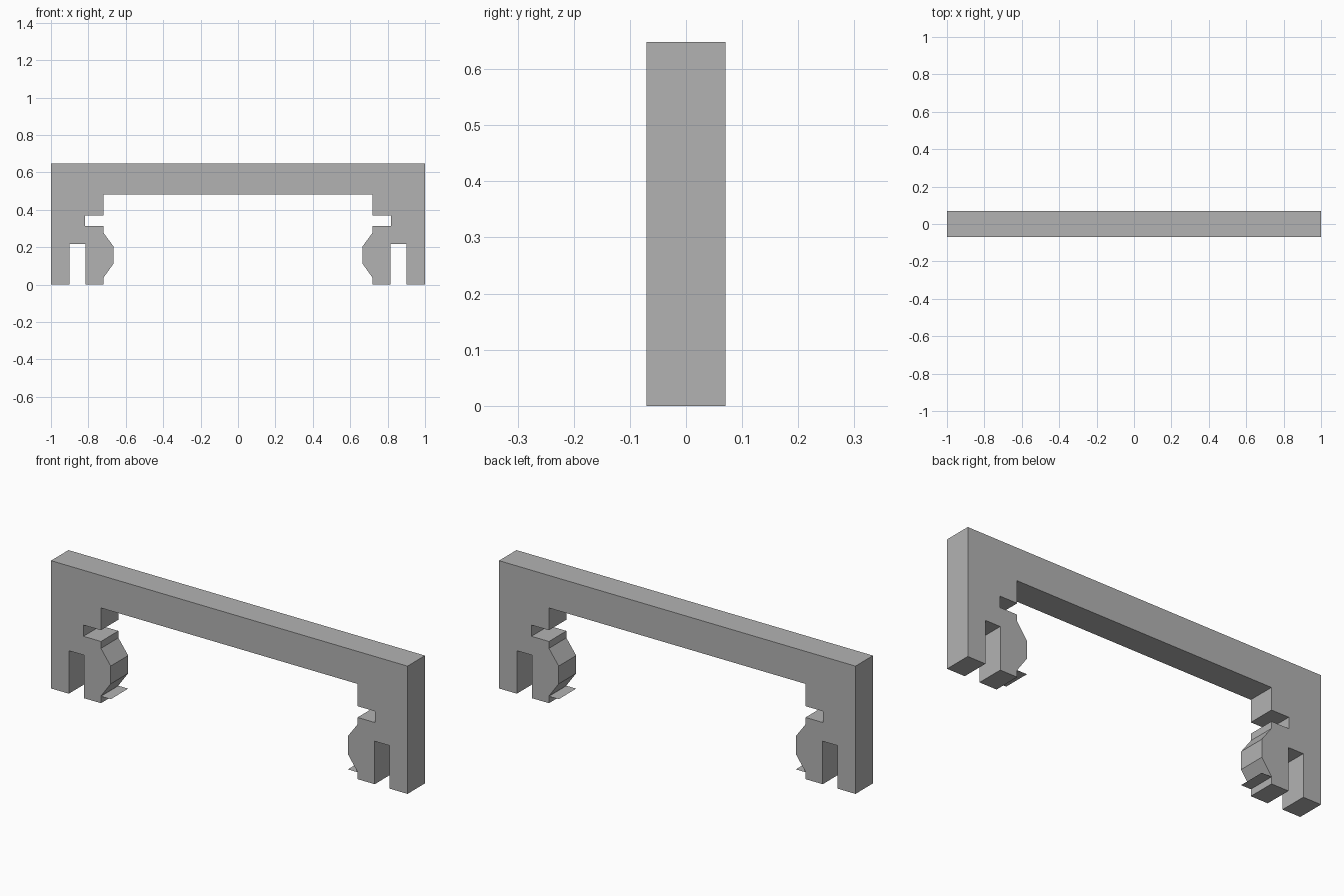
import bpy
import bmesh

cube = bpy.data.objects.get("Cube")
if cube:
    bpy.data.objects.remove(cube, do_unlink=True)

DEPTH = 0.14

grey = bpy.data.materials.new("plain grey")
grey.use_nodes = True
colour = (0.45, 0.45, 0.45, 1)
grey.diffuse_color = colour
grey.node_tree.nodes["Principled BSDF"].inputs["Base Color"].default_value = colour


def add_object(name, bm):
    mesh = bpy.data.meshes.new(name)
    bm.to_mesh(mesh)
    bm.free()
    mesh.materials.append(grey)
    obj = bpy.data.objects.new(name, mesh)
    bpy.context.collection.objects.link(obj)
    return obj


# Right half of the bracket outline (x, z): bar, notch, bulged tooth, slot, leg
half = [
    (0.72, 0.483), (0.72, 0.37), (0.818, 0.37), (0.818, 0.313),
    (0.72, 0.313), (0.72, 0.278), (0.665, 0.203), (0.665, 0.113),
    (0.72, 0.036), (0.72, 0), (0.816, 0), (0.816, 0.218),
    (0.9, 0.218), (0.9, 0), (1, 0), (1, 0.648),
]
outline = half + [(-x, z) for x, z in reversed(half)]

# Bracket: full outline extruded through the depth
bm = bmesh.new()
face = bm.faces.new([bm.verts.new((x, -DEPTH / 2, z)) for x, z in outline])
result = bmesh.ops.extrude_face_region(bm, geom=[face])
moved = [v for v in result["geom"] if isinstance(v, bmesh.types.BMVert)]
bmesh.ops.translate(bm, verts=moved, vec=(0, DEPTH, 0))
bmesh.ops.recalc_face_normals(bm, faces=bm.faces)
add_object("clip_bracket", bm)

# Thin flap at the foot of each tooth bulge
for name, side in (("left_flap", 1), ("right_flap", -1)):
    bm = bmesh.new()
    corners = [(0.665, -1), (0.72, -1), (0.72, 1), (0.665, 1)]
    flap = bm.faces.new([bm.verts.new((side * x, y * DEPTH / 2, 0.035)) for x, y in corners])
    flap.normal_update()
    if flap.normal.z < 0:
        flap.normal_flip()
    add_object(name, bm)
